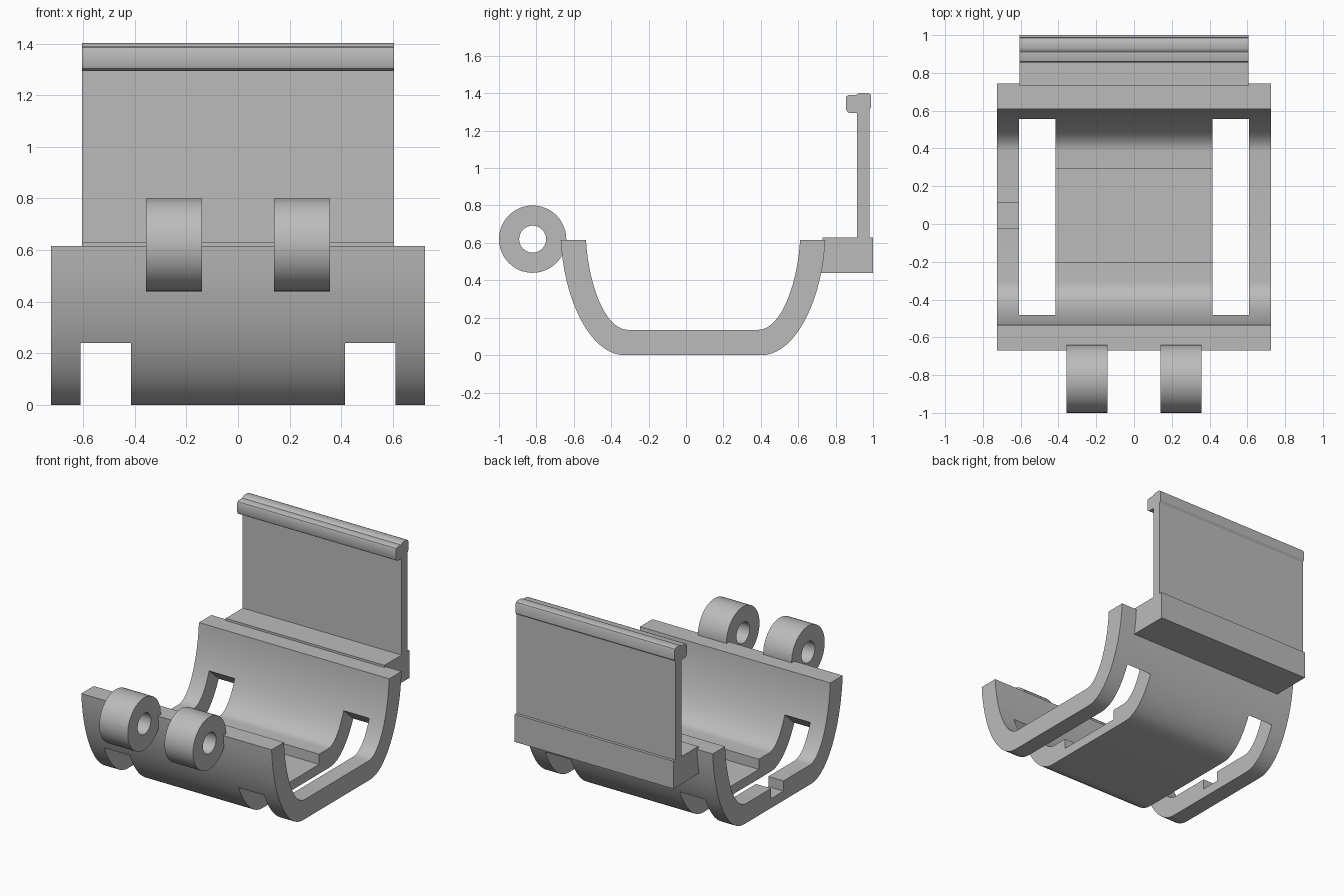
import bpy
import bmesh
import math
from mathutils import Vector

if "Cube" in bpy.data.objects:
    bpy.data.objects.remove(bpy.data.objects["Cube"], do_unlink=True)

GREY = (0.5, 0.5, 0.5, 1.0)
grey = bpy.data.materials.new("plain_grey")
grey.use_nodes = True
grey.diffuse_color = GREY
grey.node_tree.nodes["Principled BSDF"].inputs["Base Color"].default_value = GREY


def prism(name, profile, x0, x1):
    """Extrude a closed (y, z) profile along x."""
    bm = bmesh.new()
    face = bm.faces.new([bm.verts.new((x0, y, z)) for y, z in profile])
    out = bmesh.ops.extrude_face_region(bm, geom=[face])
    verts = [g for g in out["geom"] if isinstance(g, bmesh.types.BMVert)]
    bmesh.ops.translate(bm, verts=verts, vec=(x1 - x0, 0, 0))
    bmesh.ops.recalc_face_normals(bm, faces=bm.faces)
    mesh = bpy.data.meshes.new(name)
    bm.to_mesh(mesh)
    bm.free()
    mesh.materials.append(grey)
    obj = bpy.data.objects.new(name, mesh)
    bpy.context.collection.objects.link(obj)
    return obj


def box(y0, y1, z0, z1):
    return [(y0, z0), (y1, z0), (y1, z1), (y0, z1)]


def bezier(points, steps=18):
    a, b, c, d = (Vector(p) for p in points)
    curve = []
    for i in range(steps + 1):
        t = i / steps
        s = 1 - t
        curve.append(tuple(s**3 * a + 3*s*s*t * b + 3*s*t*t * c + t**3 * d))
    return curve


def circle(cy, cz, r, n=48):
    return [(cy + r * math.cos(math.tau * i / n), cz + r * math.sin(math.tau * i / n))
            for i in range(n)]


def activate(obj):
    bpy.ops.object.select_all(action='DESELECT')
    obj.select_set(True)
    bpy.context.view_layer.objects.active = obj


def cut(obj, cutter):
    cutter.hide_render = True
    mod = obj.modifiers.new("cut", 'BOOLEAN')
    mod.operation = 'DIFFERENCE'
    mod.solver = 'EXACT'
    mod.object = cutter
    activate(obj)
    bpy.ops.object.modifier_apply(modifier=mod.name)
    bpy.data.objects.remove(cutter, do_unlink=True)


def smooth(obj):
    activate(obj)
    bpy.ops.object.shade_smooth_by_angle(angle=math.radians(30))


# Curved trough: one side drawn, the other mirrored about its middle
MID = 0.0375


def mirrored(points):
    return [(2 * MID - y, z) for y, z in reversed(points)]


outer = bezier([(-0.67, 0.615), (-0.65, 0.27), (-0.5, 0), (-0.33, 0)])
inner = bezier([(-0.535, 0.615), (-0.52, 0.37), (-0.43, 0.135), (-0.31, 0.135)])
section = outer + mirrored(outer) + mirrored(inner)[::-1] + inner[::-1]
trough = prism("curved_trough", section, -0.725, 0.725)

# Long slots beside the floor, with ends square to the wall
slot_half = [(-0.685, -0.1), (-0.685, 0.15), (-0.385, 0.42)]
slot = slot_half + mirrored(slot_half)
for x0, x1 in ((-0.61, -0.415), (0.415, 0.61)):
    cut(trough, prism("slot_cutter", slot, x0, x1))

# Shallow recesses in the floor and in one rail
cut(trough, prism("floor_cutter", box(-0.2, 0.29, 0.065, 0.3), -0.5, 0.5))
cut(trough, prism("rail_cutter", box(-0.025, 0.11, 0.065, 0.3), -0.8, -0.55))
smooth(trough)

# Hinge rings on the front edge
for name, x0 in (("right_hinge_ring", -0.357), ("left_hinge_ring", 0.14)):
    ring = prism(name, circle(-0.82, 0.62, 0.18), x0, x0 + 0.217)
    cut(ring, prism("bore_cutter", circle(-0.82, 0.62, 0.072), x0 - 0.1, x0 + 0.317))
    smooth(ring)

# Back plate with its base block
W = 0.605
prism("base_block", [(0.69, 0.44), (1.0, 0.44), (1.0, 0.63), (0.73, 0.63), (0.73, 0.6)], -W, W)
prism("back_plate", box(0.915, 0.98, 0.6, 1.36), -W, W)

# Rounded catch lip along the top
lip = prism("catch_lip", [
    (0.855, 1.315), (0.86, 1.303), (0.873, 1.295), (0.915, 1.295), (0.98, 1.31),
    (0.99, 1.325), (0.99, 1.385), (0.985, 1.396), (0.972, 1.402), (0.932, 1.402),
    (0.92, 1.398), (0.91, 1.39), (0.87, 1.39), (0.859, 1.385), (0.855, 1.375)], -W, W)
smooth(lip)
